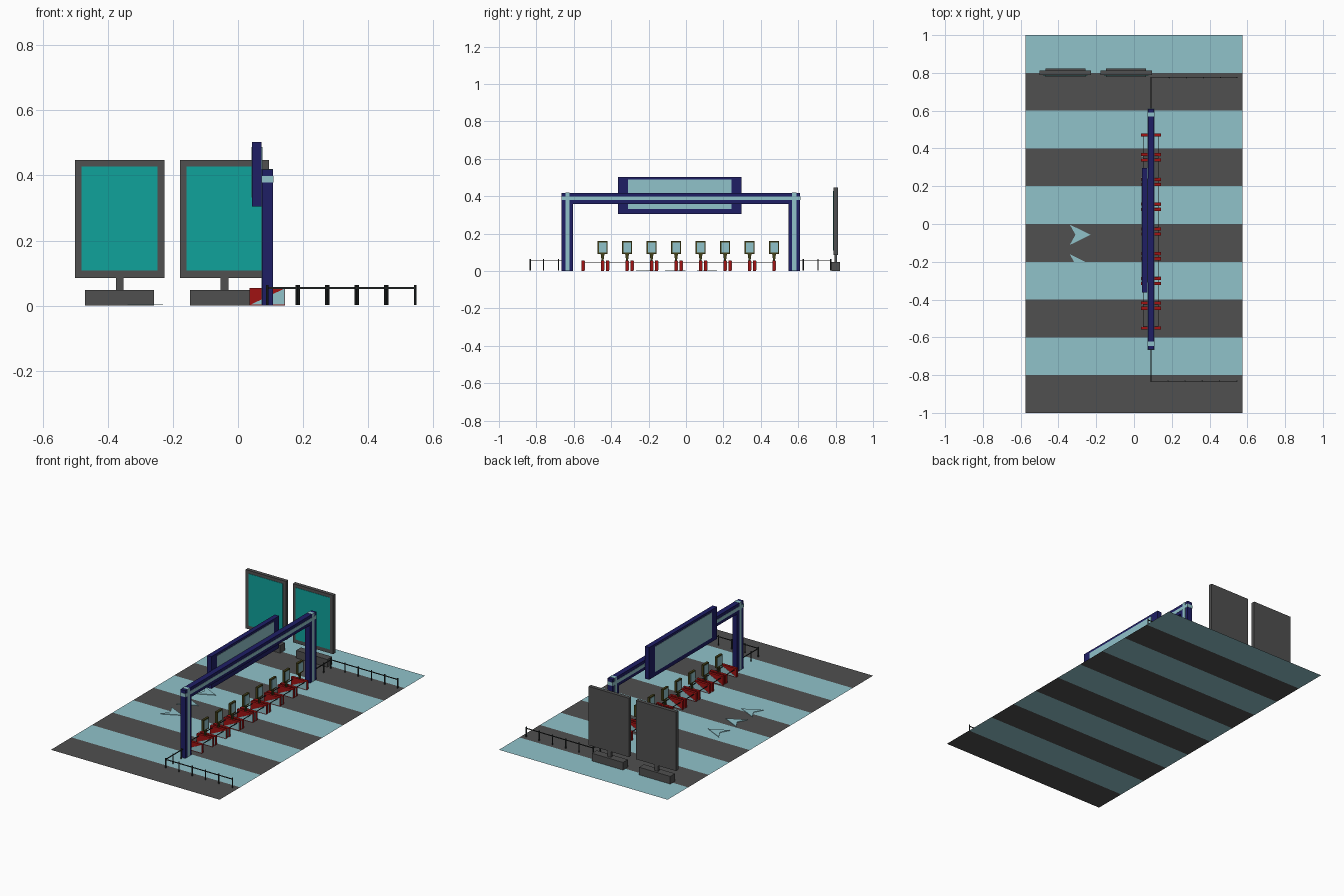
import bpy, bmesh
from mathutils import Vector

if "Cube" in bpy.data.objects:
    bpy.data.objects.remove(bpy.data.objects["Cube"])

def mat(name, r, g, b):
    m = bpy.data.materials.new(name)
    m.diffuse_color = (r, g, b, 1)
    m.use_nodes = True
    m.node_tree.nodes["Principled BSDF"].inputs["Base Color"].default_value = m.diffuse_color
    return m

PALE = mat("pale_blue", 0.28, 0.54, 0.59)
DARK = mat("dark_grey", 0.08, 0.08, 0.08)
BLACK = mat("rail_black", 0.025, 0.03, 0.03)
TEAL = mat("screen_teal", 0.005, 0.36, 0.33)
NAVY = mat("navy", 0.013, 0.013, 0.13)
RED = mat("red", 0.35, 0.006, 0.006)
OLIVE = mat("olive", 0.06, 0.055, 0.01)
G = 0.001  # parts sit just above the floor sheet

def finish(name, bm, *mats):
    bmesh.ops.recalc_face_normals(bm, faces=bm.faces)
    me = bpy.data.meshes.new(name)
    bm.to_mesh(me)
    bm.free()
    for m in mats:
        me.materials.append(m)
    ob = bpy.data.objects.new(name, me)
    bpy.context.collection.objects.link(ob)
    return ob

def add_box(bm, x0, x1, y0, y1, z0, z1):
    vs = bmesh.ops.create_cube(bm, size=1)["verts"]
    for v in vs:
        v.co = Vector(((x0 + x1) / 2 + v.co.x * (x1 - x0),
                       (y0 + y1) / 2 + v.co.y * (y1 - y0),
                       (z0 + z1) / 2 + v.co.z * (z1 - z0)))

def boxes(name, m, *dims):
    bm = bmesh.new()
    for d in dims:
        add_box(bm, *d)
    return finish(name, bm, m)

def prism(name, m, pts, offset):
    bm = bmesh.new()
    f = bm.faces.new([bm.verts.new(p) for p in pts])
    r = bmesh.ops.extrude_face_region(bm, geom=[f])
    bmesh.ops.translate(bm, vec=offset, verts=[e for e in r["geom"] if isinstance(e, bmesh.types.BMVert)])
    return finish(name, bm, m)

# striped floor sheet
bm = bmesh.new()
rows = [[bm.verts.new((x, -1 + 0.2 * i, 0)) for x in (-0.575, 0.575)] for i in range(11)]
for i in range(10):
    f = bm.faces.new((rows[i][0], rows[i][1], rows[i + 1][1], rows[i + 1][0]))
    f.material_index = i % 2
finish("striped_floor", bm, DARK, PALE)

# floor arrows pointing at the gates
for y in (0.112, -0.057, -0.214):
    prism("floor_arrow", PALE, [(-0.34, y + 0.054, 0.003), (-0.31, y, 0.003),
                                (-0.34, y - 0.054, 0.003), (-0.23, y, 0.003)], (0, 0, 0.003))

# overhead gantry with light bands wrapped round it
X0, X1 = 0.073, 0.107
YA, YB = -0.665, 0.61
boxes("gantry_frame", NAVY,
      (X0, X1, YA, YA + 0.062, G, 0.418), (X0, X1, YB - 0.062, YB, G, 0.418),
      (X0, X1, YA + 0.062, YB - 0.062, 0.358, 0.418))
E = 0.0012
boxes("gantry_light_bands", PALE,
      *[(X0 - E, X1 + E, y - 0.011, y + 0.011, G + 0.001, 0.418 + E) for y in (YA + 0.031, YB - 0.031)],
      (X0 - E * 1.2, X1 + E * 1.2, YA - E, YB + E, 0.378, 0.399))

# overhead sign
boxes("overhead_sign", NAVY, (0.043, 0.0725, -0.363, 0.297, 0.305, 0.503))
boxes("overhead_sign_panel", PALE, (0.041, 0.0745, -0.31, 0.242, 0.332, 0.488))

# free-standing display boards
for cx in (-0.3635, -0.0415):
    boxes("display_frame", DARK,
          (cx - 0.137, cx + 0.137, 0.789, 0.812, 0.085, 0.447),
          (cx - 0.012, cx + 0.012, 0.793, 0.808, 0.045, 0.087),
          (cx - 0.106, cx + 0.106, 0.777, 0.824, G, 0.048))
    boxes("display_screen", TEAL, (cx - 0.117, cx + 0.117, 0.787, 0.795, 0.108, 0.428))

# ticket gates: two cabinets per lane, bars between, one monitor
BX0, BX1, W = 0.036, 0.144, 0.008
for k in range(8):
    ya, yb = -0.55 + 0.131 * k, -0.446 + 0.131 * k
    for y in (ya, yb):
        boxes("gate_cabinet", RED, (BX0, BX1, y - W, y + W, G, 0.055))
        for s in (-1, 1):
            prism("gate_side_panel", PALE, [(BX0 + 0.004, y + s * W, 0.004),
                  (BX1 - 0.0005, y + s * W, 0.004), (BX1 - 0.0005, y + s * W, 0.053)], (0, s * 0.001, 0))
    boxes("gate_bars", BLACK, *[(x - 0.0015, x + 0.0015, ya + W, yb - W, 0.042, 0.046) for x in (0.05, 0.128)])
    boxes("monitor_frame", OLIVE, (0.083, 0.097, yb - 0.027, yb + 0.027, 0.09, 0.16))
    boxes("monitor_screen", PALE, (0.082, 0.098, yb - 0.02, yb + 0.02, 0.098, 0.153))
    # tapered monitor stand
    prism("monitor_stand", OLIVE, [(0.086, yb - 0.005, 0.055), (0.086, yb + 0.005, 0.055),
          (0.086, yb + 0.01, 0.09), (0.086, yb - 0.01, 0.09)], (0.008, 0, 0))
# links between neighbouring lanes
boxes("lane_links", BLACK, *[(x - 0.0015, x + 0.0015, -0.446 + 0.131 * k + W, -0.419 + 0.131 * k - W, 0.042, 0.046)
                             for k in range(7) for x in (0.05, 0.128)])

# corner railings: round posts with a thin top rail
def railing(name, y_out, y_in, x_end, x_shift):
    bm = bmesh.new()
    posts = [(0.09 + 0.0905 * i + x_shift * (0 < i < 5), y_out) for i in range(5)]
    posts += [(x_end, y_out), (0.09, y_out + (y_in - y_out) * 0.42), (0.09, y_out + (y_in - y_out) * 0.9)]
    for x, y in posts:
        r = bmesh.ops.create_cone(bm, cap_ends=True, segments=8, radius1=0.0038, radius2=0.0038, depth=0.061)
        bmesh.ops.translate(bm, vec=(x, y, 0.0325), verts=r["verts"])
    t = 0.0017
    add_box(bm, 0.09, x_end, y_out - t, y_out + t, 0.052, 0.057)
    add_box(bm, 0.09 - t, 0.09 + t, min(y_out, y_in), max(y_out, y_in), 0.052, 0.057)
    finish(name, bm, BLACK)

railing("railing_back", 0.775, YB, 0.545, 0.006)
railing("railing_front", -0.832, YA, 0.545, 0)
